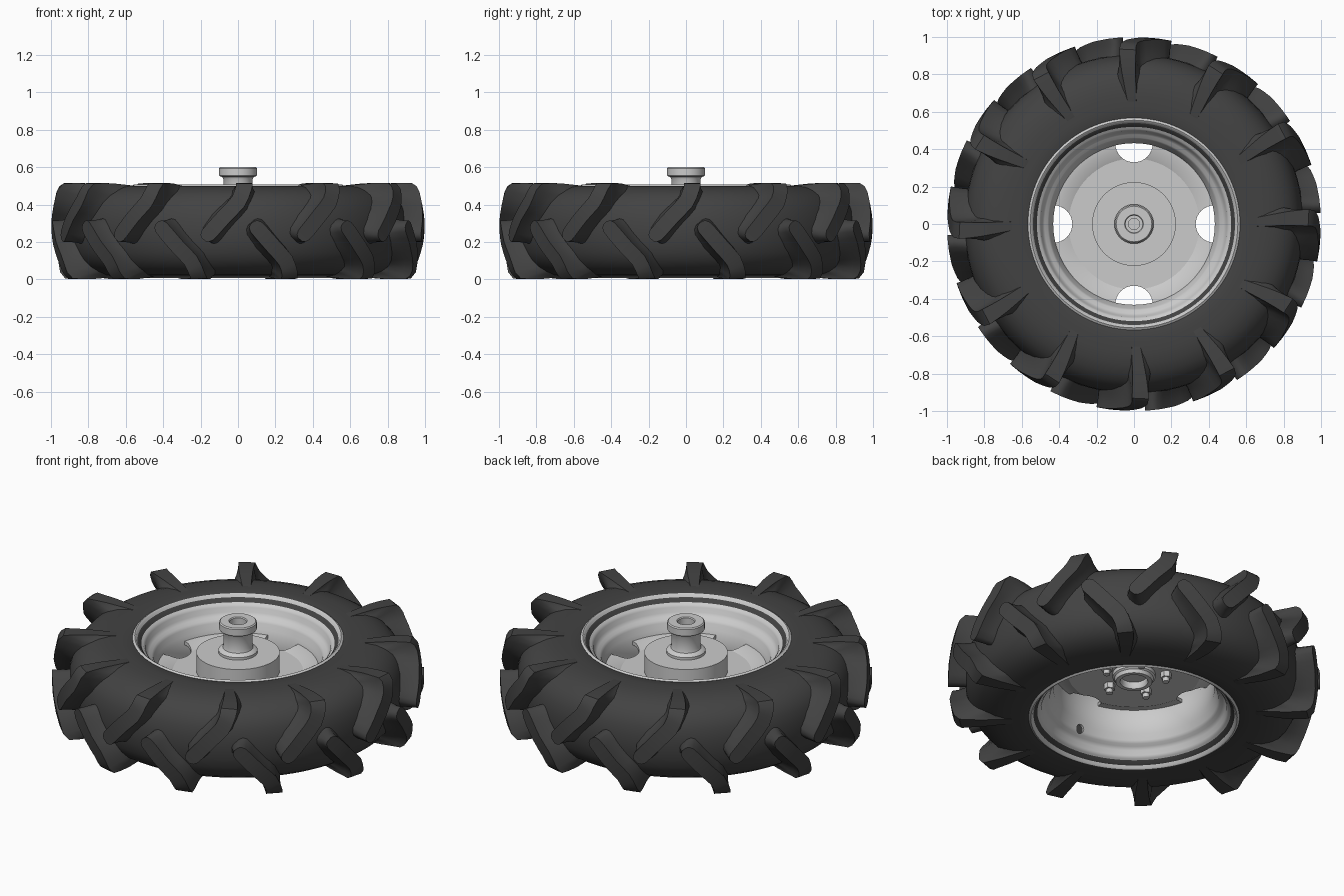
import bpy, bmesh, math
from mathutils import Vector

if "Cube" in bpy.data.objects:
    bpy.data.objects.remove(bpy.data.objects["Cube"])

CZ = 0.258          # height of the wheel's middle plane
rubber = bpy.data.materials.new("rubber")
rubber.diffuse_color = (0.055, 0.055, 0.055, 1)
rubber.use_nodes = True
rubber.node_tree.nodes["Principled BSDF"].inputs["Base Color"].default_value = rubber.diffuse_color


def finish(bm, name, mat=None, angle=35):
    bmesh.ops.remove_doubles(bm, verts=bm.verts, dist=1e-5)
    bmesh.ops.recalc_face_normals(bm, faces=bm.faces)
    me = bpy.data.meshes.new(name)
    bm.to_mesh(me)
    bm.free()
    ob = bpy.data.objects.new(name, me)
    bpy.context.collection.objects.link(ob)
    if mat:
        me.materials.append(mat)
    smooth(ob, angle)
    return ob


def smooth(ob, angle=35):
    ob.data.shade_smooth()
    ob.data.set_sharp_from_angle(angle=math.radians(angle))


def lathe(name, profile, mat=None, segs=96, angle=35):
    """Revolve a closed (radius, z) outline about the z axis."""
    bm = bmesh.new()
    rings = [[bm.verts.new((r * math.cos(a), r * math.sin(a), z)) for r, z in profile]
             for a in (2 * math.pi * i / segs for i in range(segs))]
    n = len(profile)
    for i in range(segs):
        A, B = rings[i], rings[(i + 1) % segs]
        for j in range(n):
            k = (j + 1) % n
            bm.faces.new((A[j], A[k], B[k], B[j]))
    return finish(bm, name, mat, angle)


def mirrored(half):
    """Half outline (r, h) from side to middle, mirrored about the middle plane."""
    return [(r, CZ + h) for r, h in half] + [(r, CZ - h) for r, h in reversed(half) if h > 0]


def cylinder(name, r, depth, loc, segs=32, axis='Z'):
    bm = bmesh.new()
    bmesh.ops.create_cone(bm, cap_ends=True, segments=segs, radius1=r, radius2=r, depth=depth)
    ob = finish(bm, name)
    ob.location = loc
    if axis == 'Y':
        ob.rotation_euler = (math.pi / 2, 0, 0)
    return ob


def cut(ob, cutter):
    m = ob.modifiers.new("cut", 'BOOLEAN')
    m.operation, m.solver, m.object = 'DIFFERENCE', 'EXACT', cutter
    bpy.context.view_layer.update()
    bpy.context.view_layer.objects.active = ob
    bpy.ops.object.modifier_apply(modifier=m.name)
    bpy.data.objects.remove(cutter)


# tyre carcass
outer = [(0.555, .238), (0.62, .242), (0.69, .242), (0.75, .234), (0.80, .216), (0.84, .19),
         (0.87, .155), (0.89, .115), (0.903, .06), (0.907, 0)]
inner = [(0.505, .19), (0.53, .225)]
body = mirrored(outer)
lathe("tyre", body + [(r, 2 * CZ - z) for r, z in reversed([(r, CZ + h) for r, h in inner])]
      + [(r, CZ + h) for r, h in inner], rubber)

# tread lugs: swept bars, mapped between a base surface and a top surface
BASE = [(-.15, .88, -.15), (.1, .88, .1), (.17, .835, .16), (.25, .78, .205), (.40, .70, .225), (.57, .59, .23)]
TOP = [(-.15, .992, -.15), (-.05, 1, -.05), (.06, .998, .06), (.15, .985, .15), (.225, .965, .232),
       (.255, .935, .256), (.36, .82, .256), (.57, .62, .239)]


def at(table, s):
    s = min(max(s, table[0][0]), table[-1][0])
    for (s0, *p), (s1, *q) in zip(table, table[1:]):
        if s <= s1:
            return Vector(p).lerp(Vector(q), (s - s0) / (s1 - s0))


# path: x along the tread, s across it and down the sidewall, half width
PATH = [(-.178, -.045, .014), (-.172, -.038, .029), (-.158, -.022, .039), (-.13, .01, .041),
        (-.10, .045, .041), (-.065, .085, .041), (-.03, .122, .041), (0, .155, .041),
        (.018, .19, .041), (.03, .225, .043), (.035, .255, .046), (.036, .30, .045),
        (.034, .36, .043), (.028, .43, .04), (.02, .50, .036), (.01, .57, .03)]
SECTION = [(-1.75, 0), (-1.3, .35), (-1.05, .7), (-1, 1), (1, 1), (1.05, .7), (1.3, .35), (1.75, 0)]
bm = bmesh.new()
for side in (1, -1):
    for k in range(12):
        start = math.radians(-90 + 30 * k + (0 if side > 0 else 15))
        rows = []
        for i, (x, s, hw) in enumerate(PATH):
            a, b = PATH[max(i - 1, 0)], PATH[min(i + 1, len(PATH) - 1)]
            d = Vector((b[0] - a[0], b[1] - a[1])).normalized()
            row = []
            for w, f in SECTION:
                px, ps = x + d.y * hw * w, s - d.x * hw * w
                r, h = at(BASE, ps).lerp(at(TOP, ps), f)
                t = start + px / .96
                row.append(bm.verts.new((r * math.cos(t), r * math.sin(t), CZ + side * h)))
            rows.append(row)
        n = len(SECTION)
        for A, B in zip(rows, rows[1:]):
            for j in range(n):
                bm.faces.new((A[j], A[(j + 1) % n], B[(j + 1) % n], B[j]))
        bm.faces.new(rows[0])
        bm.faces.new(rows[-1])
finish(bm, "tread_lugs", rubber, 38)

# rim: stepped drop-centre shell
T = .012
half = [(.555, .250), (.545, .244), (.538, .225), (.525, .212), (.508, .206), (.498, .192),
        (.492, .165), (.478, .148), (.462, .14), (.452, .125), (.444, .09), (.432, .07)]
inside = mirrored(half)
outside = [(r + T, CZ + (z - CZ) * .97) for r, z in reversed(inside)]
rim = lathe("rim", inside + outside, angle=45)
cut(rim, cylinder("valve_cutter", .024, .2, (0, -.46, CZ - .115), 24, 'Y'))
smooth(rim, 45)

# wheel disc with four edge notches
disc = lathe("wheel_disc", [(.05, .305), (.35, .305), (.40, .325), (.438, .328),
                            (.438, .308), (.405, .305), (.355, .283), (.05, .283)], angle=20)
for k in range(4):
    a = k * math.pi / 2
    cut(disc, cylinder("notch_cutter", .1, .3, (.43 * math.cos(a), .43 * math.sin(a), .3)))
smooth(disc, 20)

# hub drum, neck and flange, bored through the top
lathe("hub", [(.03, .54), (.03, .30), (.224, .30), (.224, .415), (.105, .415), (.105, .43), (.098, .438),
              (.082, .445), (.078, .46), (.078, .535), (.085, .548), (.098, .552), (.101, .556),
              (.101, .594), (.095, .60), (.05, .60), (.045, .595), (.045, .54)], segs=64)
cylinder("hub_core", .031, .2, (0, 0, .40))
# hub collar under the disc
lathe("hub_collar", [(.115, .29), (.115, .262), (.105, .255), (.098, .235), (.075, .235),
                     (.07, .245), (.07, .29)], segs=64)
cylinder("collar_cap", .072, .02, (0, 0, .283))

# wheel bolts under the disc
for k in range(5):
    a = math.radians(64 + 72 * k)
    x, y = .172 * math.cos(a), .172 * math.sin(a)
    cylinder("wheel_nut", .03, .036, (x, y, .268), 6)
    cylinder("wheel_stud", .018, .05, (x, y, .252), 16)
